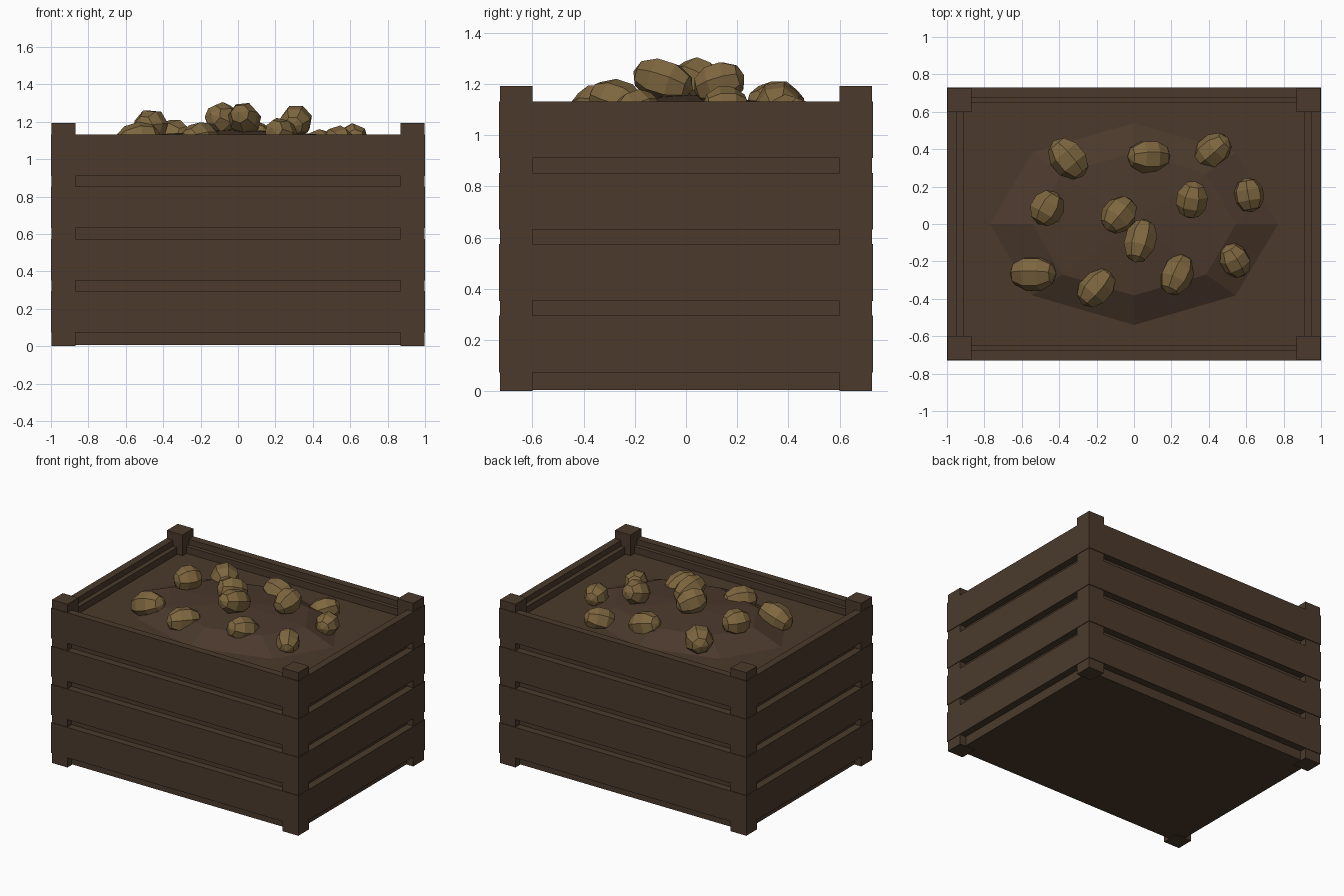
import bpy, math
from mathutils import Matrix, Euler

if "Cube" in bpy.data.objects:
    bpy.data.objects.remove(bpy.data.objects["Cube"], do_unlink=True)


def material(name, rgb):
    m = bpy.data.materials.new(name)
    m.use_nodes = True
    m.diffuse_color = (*rgb, 1)
    m.node_tree.nodes["Principled BSDF"].inputs["Base Color"].default_value = (*rgb, 1)
    return m


WOOD = material("dark wood", (0.07, 0.042, 0.025))
SOIL = material("soil", (0.07, 0.041, 0.025))
POTATO = material("potato skin", (0.21, 0.135, 0.05))


def box(name, lo, hi, mat):
    bpy.ops.mesh.primitive_cube_add(size=1, location=[(a + b) / 2 for a, b in zip(lo, hi)])
    ob = bpy.context.object
    ob.name = name
    ob.data.transform(Matrix.Diagonal([b - a for a, b in zip(lo, hi)] + [1]))
    ob.data.materials.append(mat)
    return ob


X, Y = 1.0, 0.73          # outer half sizes
T = 0.053                 # slat thickness
LINER_TOP, SOIL_TOP = 1.09, 1.04

# corner posts
for sx in (-1, 1):
    for sy in (-1, 1):
        xs = sorted((sx * 0.87, sx * 0.996))
        ys = sorted((sy * 0.6, sy * 0.726))
        box("corner_post", (xs[0], ys[0], 0), (xs[1], ys[1], 1.192), WOOD)

# four rows of slats on each side
for row in range(4):
    z0 = 0.073 + row * 0.279
    z1 = z0 + 0.222
    for s in (-1, 1):
        ys = sorted((s * Y, s * (Y - T)))
        box("long_slat", (-X, ys[0], z0), (X, ys[1], z1), WOOD)
        xs = sorted((s * X, s * (X - T)))
        box("short_slat", (xs[0], -Y + T, z0), (xs[1], Y - T, z1), WOOD)

# inner liner boards
LX, LY = X - T, Y - T
for s in (-1, 1):
    ys = sorted((s * LY, s * (LY - 0.03)))
    box("long_liner", (-LX, ys[0], 0.005), (LX, ys[1], LINER_TOP), WOOD)
    xs = sorted((s * LX, s * (LX - 0.035)))
    box("short_liner", (xs[0], -LY + 0.03, 0.005), (xs[1], LY - 0.03, LINER_TOP), WOOD)

# soil fill and low faceted mound
box("soil_fill", (-LX + 0.035, -LY + 0.03, 0.005), (LX - 0.035, LY - 0.03, SOIL_TOP), SOIL)
bpy.ops.mesh.primitive_uv_sphere_add(segments=8, ring_count=4, radius=1, location=(0, 0, SOIL_TOP))
mound = bpy.context.object
mound.name = "soil_mound"
mound.data.transform(Matrix.Diagonal((0.77, 0.54, 0.12, 1)))
mound.data.materials.append(SOIL)

# potatoes: x, y, top height, length, width, turn in degrees
potatoes = [
    (-0.35, 0.35, 1.21, 0.24, 0.19, 130), (0.08, 0.36, 1.21, 0.23, 0.18, 0),
    (0.42, 0.39, 1.16, 0.22, 0.17, 40), (-0.465, 0.085, 1.26, 0.19, 0.18, 60),
    (-0.08, 0.05, 1.305, 0.21, 0.18, 50), (0.31, 0.13, 1.285, 0.2, 0.17, 80),
    (0.615, 0.155, 1.19, 0.18, 0.16, 100), (0.035, -0.09, 1.3, 0.24, 0.17, 75),
    (-0.54, -0.265, 1.2, 0.25, 0.19, 0), (-0.2, -0.34, 1.195, 0.23, 0.18, 50),
    (0.23, -0.27, 1.22, 0.23, 0.17, 65), (0.54, -0.195, 1.18, 0.19, 0.16, 120),
]
for i, (x, y, top, length, width, turn) in enumerate(potatoes):
    bpy.ops.mesh.primitive_uv_sphere_add(segments=7, ring_count=5, radius=0.52)
    ob = bpy.context.object
    ob.name = "potato"
    spin = Euler((i * 1.3, 0.35 * math.sin(i * 2.1), math.radians(turn))).to_matrix().to_4x4()
    lay = Matrix.Rotation(math.pi / 2, 4, "Y")
    ob.data.transform(spin @ Matrix.Diagonal((length, width, width, 1)) @ lay)
    peak = max(v.co.z for v in ob.data.vertices)
    ob.location = (x, y, top - peak)
    ob.data.materials.append(POTATO)
